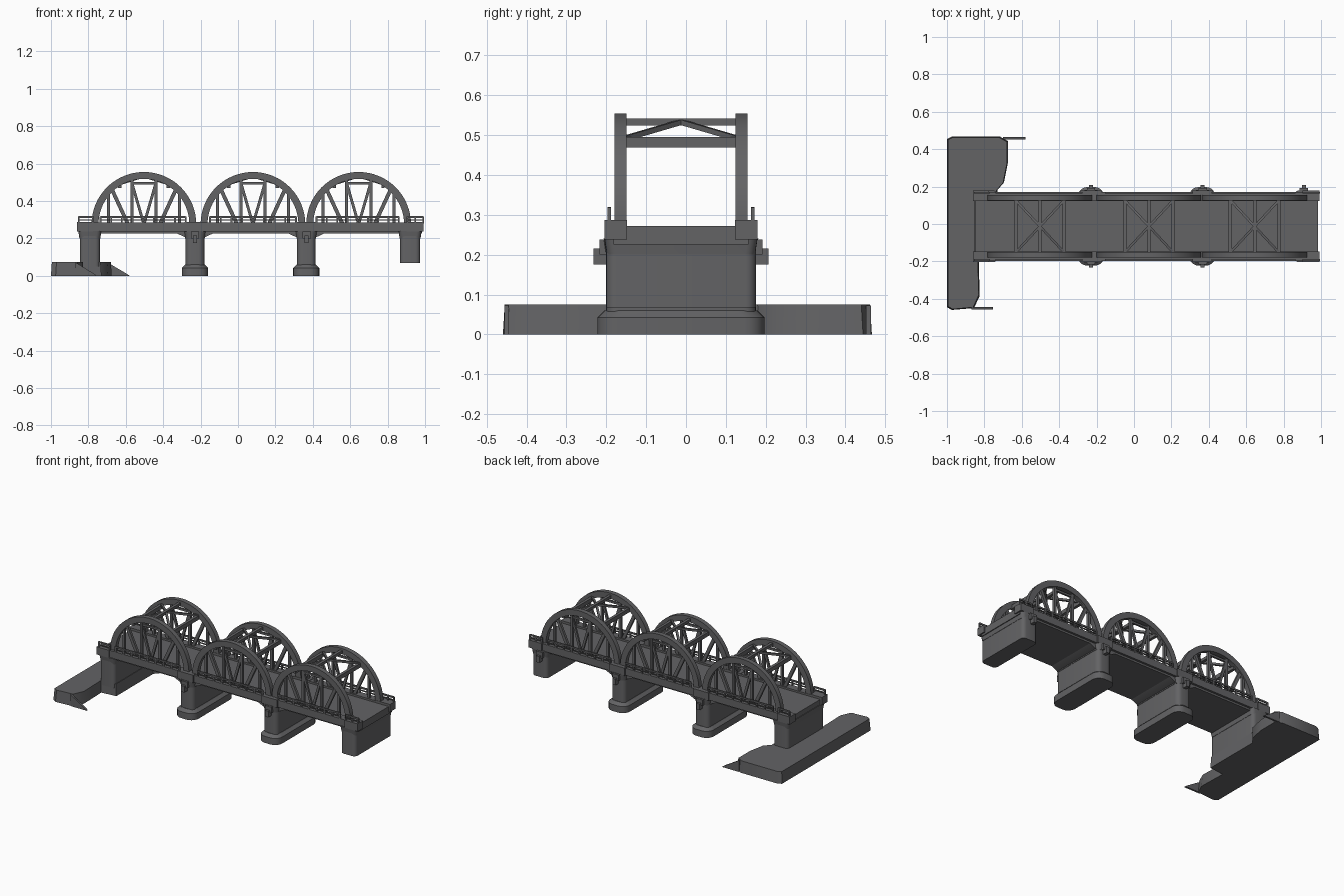
import bpy, bmesh, math
from mathutils import Vector

if "Cube" in bpy.data.objects:
    bpy.data.objects.remove(bpy.data.objects["Cube"])

YC = -0.0125          # bridge centre line
DECK = 0.275          # road height
ARCHES = (-0.503, 0.08, 0.645)
R_OUT, R_IN = 0.28, 0.243
RIB_Y = 0.152         # rib distance from the centre line

grey = bpy.data.materials.new("dark grey")
grey.diffuse_color = (0.125, 0.125, 0.13, 1)
grey.use_nodes = True
grey.node_tree.nodes["Principled BSDF"].inputs["Base Color"].default_value = grey.diffuse_color


def finish(name, bm, smooth=False):
    bmesh.ops.recalc_face_normals(bm, faces=bm.faces)
    me = bpy.data.meshes.new(name)
    bm.to_mesh(me)
    bm.free()
    me.materials.append(grey)
    ob = bpy.data.objects.new(name, me)
    bpy.context.collection.objects.link(ob)
    if smooth:
        bpy.context.view_layer.objects.active = ob
        ob.select_set(True)
        bpy.ops.object.shade_smooth_by_angle(angle=math.radians(35))
        ob.select_set(False)
    return ob


def loft(bm, bottom, top):
    """Closed solid between two equal loops of 3D points."""
    a = [bm.verts.new(p) for p in bottom]
    b = [bm.verts.new(p) for p in top]
    n = len(a)
    bm.faces.new(a[::-1])
    bm.faces.new(b)
    for i in range(n):
        j = (i + 1) % n
        bm.faces.new((a[i], a[j], b[j], b[i]))


def box(bm, x0, x1, y0, y1, z0, z1):
    ring = ((x0, y0), (x1, y0), (x1, y1), (x0, y1))
    loft(bm, [(x, y, z0) for x, y in ring], [(x, y, z1) for x, y in ring])


def beam(bm, p, q, w, d):
    """Square bar from p to q."""
    p, q = Vector(p), Vector(q)
    ax = (q - p).normalized()
    ref = Vector((0, 1, 0)) if abs(ax.y) < 0.5 else Vector((0, 0, 1))
    u = ax.cross(ref).normalized() * w / 2
    v = ax.cross(u).normalized() * d / 2
    ring = (u + v, u - v, -u - v, -u + v)
    loft(bm, [p + r for r in ring], [q + r for r in ring])


def rounded(x, hx, hy, r, seg=5):
    """Rounded rectangle outline about (x, YC)."""
    pts = []
    for k, (sx, sy) in enumerate(((1, 1), (-1, 1), (-1, -1), (1, -1))):
        for i in range(seg + 1):
            a = (k + i / seg) * math.pi / 2
            pts.append((x + sx * (hx - r) + r * math.cos(a), YC + sy * (hy - r) + r * math.sin(a)))
    return pts


def pillar(bm, x, hx, hy, r, z0, z1, grow=0.0):
    lo, hi = rounded(x, hx, hy, r), rounded(x, hx + grow, hy + grow, r)
    loft(bm, [(a, b, z0) for a, b in lo], [(a, b, z1) for a, b in hi])


def rib_z(dx, r=0.262):
    return DECK + math.sqrt(max(r * r - dx * dx, 0))


# deck slab, edge girders and end blocks
bm = bmesh.new()
box(bm, -0.85, 0.985, YC - 0.17, YC + 0.17, 0.226, 0.272)
for s in (-1, 1):
    y0, y1 = sorted((YC + s * 0.135, YC + s * 0.184))
    box(bm, -0.855, 0.988, y0, y1, 0.238, 0.284)
    y0, y1 = sorted((YC + s * 0.135, YC + s * 0.192))
    for a, b in ((-0.862, -0.775), (-0.285, -0.175), (0.31, 0.42), (0.9, 0.993)):
        box(bm, a, b, y0, y1, 0.238, 0.287)
finish("deck", bm)

# piers: rounded wall, flared cap, footing
for i, x in enumerate((-0.23, 0.365)):
    bm = bmesh.new()
    pillar(bm, x, 0.05, 0.188, 0.03, 0.04, 0.215)
    pillar(bm, x, 0.052, 0.188, 0.03, 0.2, 0.24, 0.006)
    pillar(bm, x, 0.07, 0.21, 0.05, 0.0, 0.042)
    pillar(bm, x, 0.07, 0.21, 0.05, 0.042, 0.06, -0.018)
    # haunches under the deck
    for s in (-1, 1):
        prof = ((x, 0.2), (x + s * 0.05, 0.205), (x + s * 0.1, 0.228), (x, 0.228))
        loft(bm, [(a, YC - 0.17, z) for a, z in prof], [(a, YC + 0.17, z) for a, z in prof])
    finish(f"pier_{i + 1}", bm, True)

# end abutments
for name, x, z0 in (("left_abutment", -0.792, 0.05), ("right_abutment", 0.92, 0.068)):
    bm = bmesh.new()
    pillar(bm, x, 0.054, 0.188, 0.025, z0, 0.215)
    pillar(bm, x, 0.056, 0.186, 0.025, 0.2, 0.24, 0.006)
    finish(name, bm, True)

# small brackets on the pier sides
bm = bmesh.new()
for x, s in ((-0.23, 1), (-0.23, -1), (0.367, 1), (0.367, -1), (0.908, 1)):
    y0, y1 = sorted((YC + s * 0.18, YC + s * 0.22))
    box(bm, x - 0.011, x + 0.011, y0, y1, 0.175, 0.215)
    y0, y1 = sorted((YC + s * 0.18, YC + s * 0.205))
    box(bm, x - 0.022, x + 0.022, y0, y1, 0.2, 0.238)
finish("side_brackets", bm)

# arch ribs
for n, cx in enumerate(ARCHES):
    for s, side in ((-1, "front"), (1, "back")):
        bm = bmesh.new()
        y = YC + s * RIB_Y
        rows = []
        for i in range(33):
            a = math.pi * i / 32
            c, d = math.cos(a), math.sin(a)
            rows.append([bm.verts.new((cx + r * c, yy, DECK + r * d))
                         for r, yy in ((R_IN, y - 0.015), (R_OUT, y - 0.015),
                                       (R_OUT, y + 0.015), (R_IN, y + 0.015))])
        for p, q in zip(rows, rows[1:]):
            for k in range(4):
                m = (k + 1) % 4
                bm.faces.new((p[k], p[m], q[m], q[k]))
        bm.faces.new(rows[0])
        bm.faces.new(rows[-1][::-1])
        finish(f"{side}_arch_{n + 1}", bm, True)

    # hangers and diagonals
    bm = bmesh.new()
    for s in (-1, 1):
        y = YC + s * RIB_Y
        for dx in (-0.19, -0.065, 0.065, 0.19):
            beam(bm, (cx + dx, y, DECK), (cx + dx, y, rib_z(dx)), 0.016, 0.016)
        for m in (-1, 1):
            beam(bm, (cx + m * 0.175, y, rib_z(0.175)), (cx + m * 0.085, y, DECK), 0.02, 0.016)
            beam(bm, (cx + m * 0.065, y, rib_z(0.065) - 0.03), (cx, y, DECK), 0.015, 0.012)
        beam(bm, (cx - 0.07, y, 0.495), (cx + 0.07, y, 0.495), 0.013, 0.012)
    finish(f"hangers_{n + 1}", bm)

    # cross struts and X bracing overhead
    bm = bmesh.new()
    for dx, z, w in ((-0.13, 0.482, 0.026), (0, 0.533, 0.018), (0.13, 0.482, 0.026)):
        beam(bm, (cx + dx, YC - RIB_Y, z), (cx + dx, YC + RIB_Y, z), 0.018, w)
    for sx in (-1, 1):
        for s in (-1, 1):
            beam(bm, (cx + sx * 0.13, YC + s * 0.14, 0.492), (cx, YC, 0.533), 0.013, 0.013)
    finish(f"top_bracing_{n + 1}", bm)

# railings along both edges, open between arches
bm = bmesh.new()
for s in (-1, 1):
    y = YC + s * 0.18
    for a, b in ((-0.852, -0.775), (-0.735, -0.28), (-0.15, 0.31), (0.42, 0.86), (0.905, 0.99)):
        beam(bm, (a, y, 0.315), (b, y, 0.315), 0.01, 0.008)
        beam(bm, (a, y, 0.298), (b, y, 0.298), 0.006, 0.006)
        k = max(1, round((b - a) / 0.055))
        for i in range(k + 1):
            x = a + (b - a) * i / k
            beam(bm, (x, y, 0.28), (x, y, 0.318), 0.009, 0.009)
finish("railings", bm)

# river bank under the left end, sloping to thin tips
bm = bmesh.new()
top = ((-0.995, -0.44), (-0.97, -0.455), (-0.86, -0.445), (-0.83, -0.38), (-0.835, -0.2),
       (-0.735, -0.19), (-0.735, 0.18), (-0.7, 0.22), (-0.68, 0.32), (-0.68, 0.44),
       (-0.72, 0.462), (-0.97, 0.462), (-0.995, 0.45))
loft(bm, [(x + 0.01 * (x > -0.9) - 0.005, y * 1.01, 0.0) for x, y in top],
     [(x, y, 0.075) for x, y in top])
for y, x0, x1 in ((-0.45, -0.87, -0.755), (0.458, -0.7, -0.58)):
    prof = ((x0, 0.0), (x1, 0.0), (x1 - 0.01, 0.008), (x0, 0.073))
    loft(bm, [(x, y - 0.006, z) for x, z in prof], [(x, y + 0.006, z) for x, z in prof])
finish("river_bank", bm, True)
